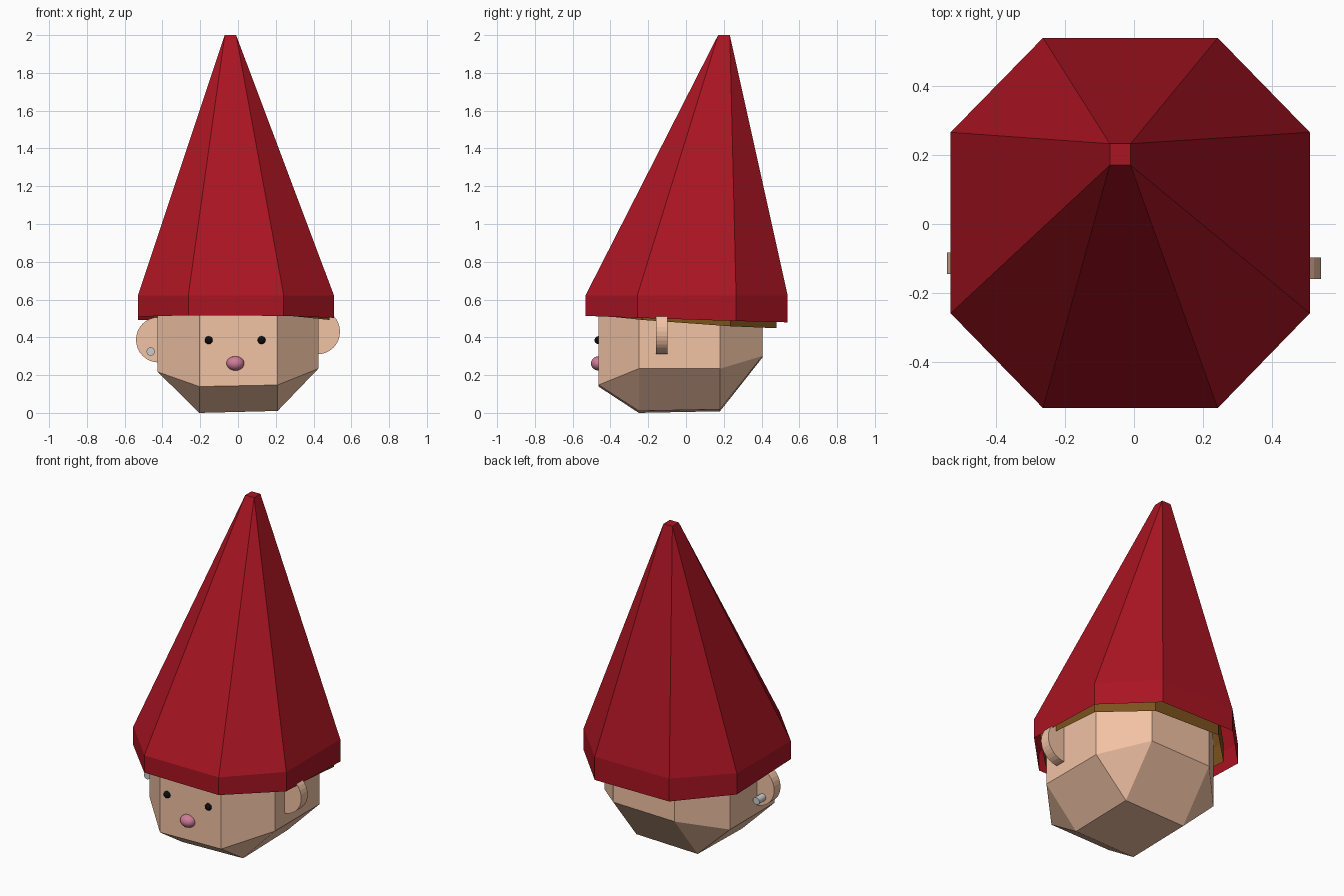
import bpy, bmesh
from math import pi

if "Cube" in bpy.data.objects:
    bpy.data.objects.remove(bpy.data.objects["Cube"])


def material(name, rgb):
    m = bpy.data.materials.new(name)
    m.diffuse_color = (*rgb, 1)
    m.use_nodes = True
    m.node_tree.nodes["Principled BSDF"].inputs["Base Color"].default_value = m.diffuse_color
    return m


RED = material("red", (0.40, 0.007, 0.016))
BROWN = material("brown", (0.20, 0.085, 0.012))
SKIN = material("skin", (0.88, 0.54, 0.37))
PINK = material("pink", (0.62, 0.20, 0.31))
BLACK = material("black", (0.004, 0.004, 0.004))


def octagon(x0, x1, y0, y1, cx, cy):
    """Chamfered rectangle, two points per corner, counter-clockwise from front left."""
    return [(-cx[0], y0), (cx[1], y0), (x1, cy[0]), (x1, cy[1]),
            (cx[1], y1), (-cx[0], y1), (x0, cy[1]), (x0, cy[0])]


def square(x0, x1, y0, y1, z):
    return [(x0, y0, z), (x1, y0, z), (x1, y1, z), (x0, y1, z)]


def finish(bm, name, mat):
    bmesh.ops.recalc_face_normals(bm, faces=bm.faces)
    me = bpy.data.meshes.new(name)
    bm.to_mesh(me)
    bm.free()
    if mat:
        me.materials.append(mat)
    ob = bpy.data.objects.new(name, me)
    bpy.context.collection.objects.link(ob)
    return ob


def ring(bm, pts):
    return [bm.verts.new(p) for p in pts]


def wall(bm, a, b):
    for i in range(8):
        j = (i + 1) % 8
        bm.faces.new((a[i], a[j], b[j], b[i]))


def taper(bm, octo, sq):
    """Join an octagon to a square: quads on the sides, triangles on the corners."""
    for k in range(4):
        n = (k + 1) % 4
        a, b, c = octo[2 * k], octo[2 * k + 1], octo[(2 * k + 2) % 8]
        bm.faces.new((a, b, sq[n], sq[k]))
        bm.faces.new((b, c, sq[n]))
    bm.faces.new(sq)


def cone_hat(name, mat, outline, low, rim_z, tip):
    bm = bmesh.new()
    a = ring(bm, [(x, y, low(x, y)) for x, y in outline])
    b = ring(bm, [(x, y, rim_z) for x, y in outline])
    wall(bm, a, b)
    taper(bm, b, ring(bm, tip))
    return finish(bm, name, mat)


# Hat with its leaning tip, and the brown lining peeking out below it
hat = octagon(-0.53, 0.508, -0.532, 0.538, (0.263, 0.242), (-0.258, 0.265))
cone_hat("hat", RED, hat, lambda x, y: 0.498 - 0.032 * y - 0.006 * x, 0.622,
         square(-0.07, -0.01, 0.17, 0.232, 2.0))
lining = [(x * 0.9 + 0.027, y * 0.89) for x, y in hat]
cone_hat("hat_lining", BROWN, lining, lambda x, y: 0.490 - 0.072 * y - 0.03 * x, 0.61,
         square(-0.065, -0.015, 0.16, 0.215, 1.8))

# Faceted head: octagonal walls, tapering to a square at chin and crown
head = octagon(-0.425, 0.425, -0.463, 0.405, (0.205, 0.21), (-0.25, 0.18))
bm = bmesh.new()
low = ring(bm, [(x, y, 0.226 + 0.177 * max(-0.463, y) + 0.02 * x if abs(x) < 0.3
                 else 0.226 + 0.02 * x) for x, y in head])
top = ring(bm, [(x, y, 0.64) for x, y in head])
wall(bm, low, top)
chin = square(-0.205, 0.21, -0.25, 0.18, 0)
taper(bm, low, ring(bm, [(x, y, 0.01 + 0.025 * x + 0.02 * (y + 0.03)) for x, y, z in chin]))
taper(bm, top, ring(bm, square(-0.205, 0.21, -0.2, 0.2, 0.8)))
lowest = min(v.co.z for v in bm.verts)
bmesh.ops.translate(bm, verts=bm.verts, vec=(0, 0, -lowest))
finish(bm, "head", SKIN)


def disc(name, loc, radius, depth, mat, sides=32):
    bpy.ops.mesh.primitive_cylinder_add(vertices=sides, radius=radius, depth=depth,
                                        location=loc, rotation=(pi / 2, 0, 0))
    ob = bpy.context.object
    ob.name = name
    if mat:
        ob.data.materials.append(mat)


def ball(name, loc, scale, mat):
    bpy.ops.mesh.primitive_uv_sphere_add(segments=24, ring_count=12, radius=1, location=loc)
    ob = bpy.context.object
    ob.name = name
    ob.scale = scale
    ob.data.materials.append(mat)
    bpy.ops.object.shade_smooth()


# Ears and the bar through the left one
disc("ear_left", (-0.42, -0.113, 0.387), 0.12, 0.062, SKIN)
disc("ear_right", (0.42, -0.128, 0.43), 0.12, 0.062, SKIN)
disc("ear_bar", (-0.462, -0.12, 0.325), 0.022, 0.2, None, 16)

# Face
for side, x in (("left", -0.155), ("right", 0.125)):
    ball("eye_" + side, (x, -0.463, 0.385), (0.021, 0.021, 0.021), BLACK)
ball("nose", (-0.014, -0.463, 0.262), (0.047, 0.04, 0.038), PINK)
